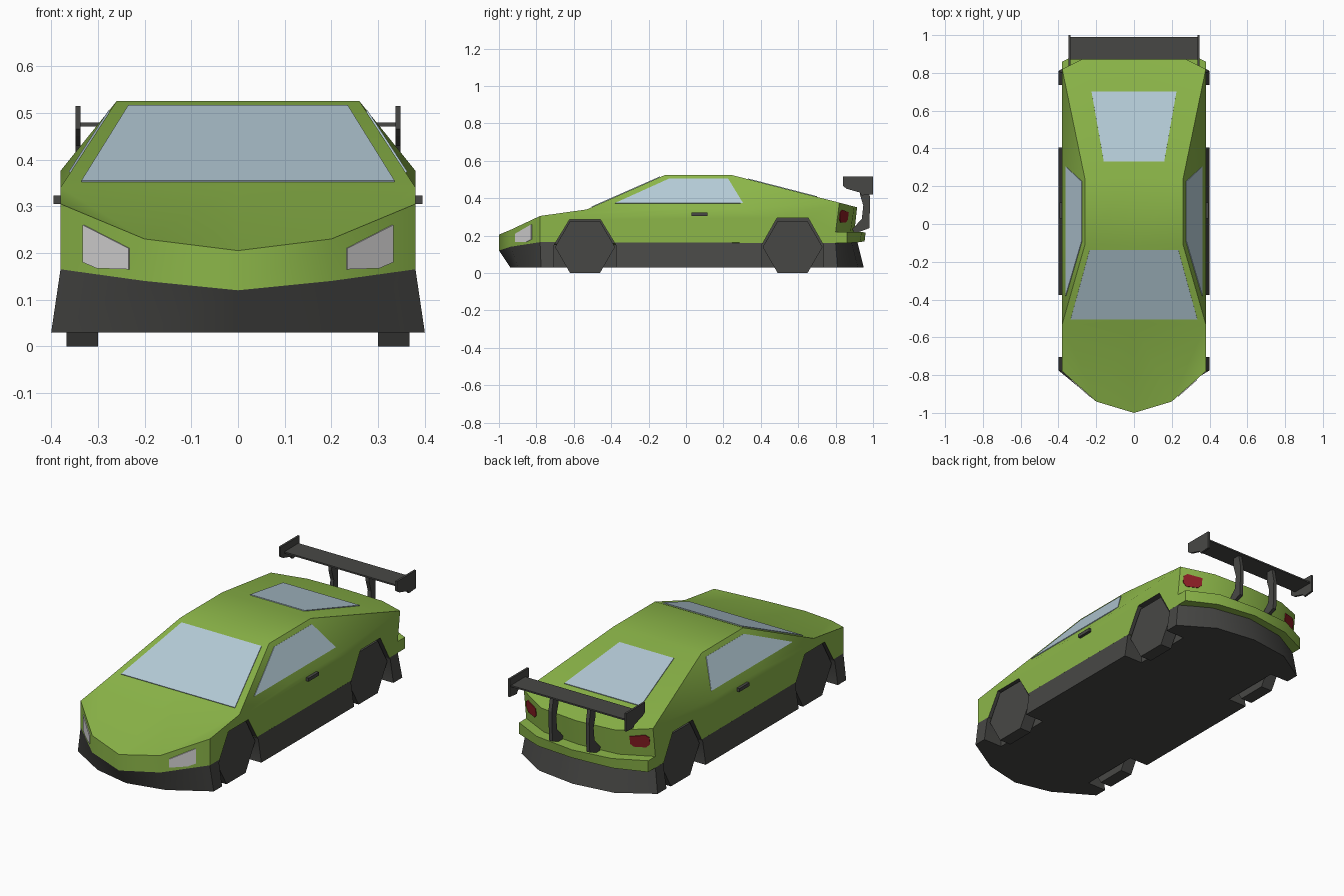
import bpy, bmesh, math
from mathutils import Vector

if "Cube" in bpy.data.objects:
    bpy.data.objects.remove(bpy.data.objects["Cube"])


def material(name, rgb):
    m = bpy.data.materials.new(name)
    m.diffuse_color = (*rgb, 1)
    m.use_nodes = True
    m.node_tree.nodes["Principled BSDF"].inputs["Base Color"].default_value = m.diffuse_color
    return m


GREEN = material("green_paint", (0.262, 0.468, 0.066))
DARK = material("dark_trim", (0.064, 0.064, 0.060))
GLASS = material("pale_glass", (0.456, 0.591, 0.672))
WHITE = material("white_lamp", (0.70, 0.69, 0.69))
RED = material("red_lamp", (0.262, 0.013, 0.018))


def build(name, verts, faces, mats, mirror=True):
    """Mesh object, with a welded copy across x = 0 if wanted."""
    bm = bmesh.new()
    for s in ((1, -1) if mirror else (1,)):
        vs = [bm.verts.new((s * x, y, z)) for x, y, z in verts]
        for f in faces:
            bm.faces.new([vs[i] for i in (f if s > 0 else f[::-1])])
    bmesh.ops.remove_doubles(bm, verts=bm.verts, dist=1e-5)
    bmesh.ops.recalc_face_normals(bm, faces=bm.faces)
    me = bpy.data.meshes.new(name)
    bm.to_mesh(me)
    bm.free()
    for m in mats:
        me.materials.append(m)
    ob = bpy.data.objects.new(name, me)
    bpy.context.collection.objects.link(ob)
    return ob


def loft(a, b):
    """Closed solid between two equal loops: vertices and faces."""
    n = len(a)
    faces = [tuple(range(n))[::-1], tuple(range(n, 2 * n))]
    faces += [(i, (i + 1) % n, n + (i + 1) % n, n + i) for i in range(n)]
    return list(a) + list(b), faces


def prism(name, yz, x0, x1, mats=(DARK,), mirror=True):
    return build(name, *loft([(x0, y, z) for y, z in yz], [(x1, y, z) for y, z in yz]), mats, mirror)


def plate(name, pts, mat, mirror=True):
    pts = [Vector(p) for p in pts]
    n = (pts[1] - pts[0]).cross(pts[2] - pts[0]).normalized() * 0.004
    return build(name, *loft([p - n for p in pts], [p + n for p in pts]), (mat,), mirror)


# Body shell, right half by named points
P = dict(
    a0=(0, -1, .12), b0=(.2, -.94, .14), c0=(.38, -.78, .165),
    d0=(.38, .86, .16), e0=(.22, .93, .165), f0=(0, .955, .17),
    a1=(0, -1, .205), b1=(.2, -.94, .23), c1=(.38, -.78, .305),
    w=(.38, -.53, .34), wm=(0, -.53, .34),
    r=(.26, -.11, .525), rm=(0, -.11, .525), q=(.26, .24, .525), qm=(0, .24, .525),
    k=(.38, -.11, .34), l=(.38, .24, .34),
    d1=(.38, .86, .22), e1=(.22, .94, .22), f1=(0, .96, .215),
    d2=(.38, .80, .22), e2=(.22, .88, .22), f2=(0, .90, .22),
    d3=(.38, .82, .376), e3=(.22, .90, .355), f3=(0, .915, .351))
F = """a0 b0 b1 a1,b0 c0 c1 b1,a1 b1 wm,b1 w wm,b1 c1 w,wm w r rm,rm r q qm,
qm q d3 e3 f3,w k r,k l q r,l d3 q,c0 d0 d1 d2 d3 l k w c1,d2 e2 e3 d3,e2 f2 f3 e3,
d1 e1 e2 d2,e1 f1 f2 e2,d0 e0 e1 d1,e0 f0 f1 e1,f0 e0 d0 c0 b0 a0"""
keys = list(P)
body = build("body", list(P.values()),
             [tuple(keys.index(k) for k in f.split()) for f in F.split(",")], (GREEN, DARK))

# Lower skirt, full loops made from the right half
def full(half):
    return half + [(-x, y, z) for x, y, z in half[-2:0:-1]]

top = full([P["a0"], P["b0"], P["c0"], (.38, .80, .16), (.22, .885, .165), (0, .915, .17)])
bottom = full([(0, -.94, .03), (.2, -.895, .03), (.4, -.775, .03),
               (.4, .81, .03), (.22, .92, .03), (0, .95, .03)])
skirt = build("skirt", *loft(bottom, top), (DARK, DARK), False)

# Wheel arches cut out of body and skirt, then the six-sided wheels
for name, yc, h in (("front", -.54, .285), ("rear", .57, .295)):
    arch = [(yc - .165, -.05), (yc - .165, .15), (yc - .083, h),
            (yc + .083, h), (yc + .165, .15), (yc + .165, -.05)]
    cutter = prism("arch_cutter", arch, .29, .46, (GREEN, DARK))
    cutter.hide_render = True
    for p in cutter.data.polygons:
        p.material_index = 1
    for ob in (body, skirt):
        mod = ob.modifiers.new("arch", "BOOLEAN")
        mod.operation, mod.solver, mod.object = "DIFFERENCE", "EXACT", cutter
        bpy.context.view_layer.objects.active = ob
        bpy.ops.object.modifier_apply(modifier=mod.name)
    bpy.data.objects.remove(cutter)
    hexagon = [(yc + .16 * math.cos(i * math.pi / 3), .1386 + .16 * math.sin(i * math.pi / 3))
               for i in range(6)]
    prism(name + "_wheels", hexagon, .30, .367)

# Windows
def side(y, z):
    return (.38 - (z - .34) * .6486, y, z)

def deck(x, y):
    return (x, y, .525 - (y - .24) * .2575)

plate("windshield", [(-.335, -.503, .352), (.335, -.503, .352),
                     (.235, -.137, .513), (-.235, -.137, .513)], GLASS, False)
plate("rear_window", [deck(-.16, .33), deck(.16, .33), deck(.225, .70), deck(-.225, .70)], GLASS, False)
plate("side_windows", [side(-.38, .372), side(.305, .372), side(.225, .503), side(-.09, .503)], GLASS)

# Lamps
def nose(x, z):
    return (x, -.94 + (x - .2) * .16 / .18, z)

def tail(x, z):
    return (x, .80 + .5 * (.38 - x) + .02 * (z - .22) / .145, z)

plate("headlamps", [nose(.232, .165), nose(.30, .167), nose(.33, .18),
                    nose(.33, .26), nose(.232, .21)], WHITE)
plate("tail_lamps", [tail(.275, .285), tail(.29, .27), tail(.345, .27), tail(.362, .29),
                     tail(.362, .325), tail(.345, .338), tail(.275, .325)], RED)

# Door handles
prism("door_handles", [(.03, .305), (.115, .305), (.115, .323), (.03, .323)], .37, .395)

# Rear wing: blade, end plates, posts
prism("wing_blade", [(.87, .471), (.99, .471), (.99, .479), (.87, .479)], -.34, .34, mirror=False)
prism("wing_end_plates", [(.84, .515), (1, .515), (1, .42), (.94, .415), (.93, .43),
                          (.86, .45), (.84, .465)], .337, .348)
prism("wing_posts", [(.93, .474), (.97, .474), (.985, .40), (.98, .24), (.90, .21),
                     (.89, .235), (.94, .29), (.948, .36), (.93, .42)], .10, .12)

# Soft shading over the shallow body creases
bpy.ops.object.select_all(action="DESELECT")
for ob in (body, skirt):
    ob.select_set(True)
    bpy.context.view_layer.objects.active = ob
bpy.ops.object.shade_smooth_by_angle(angle=math.radians(35))
